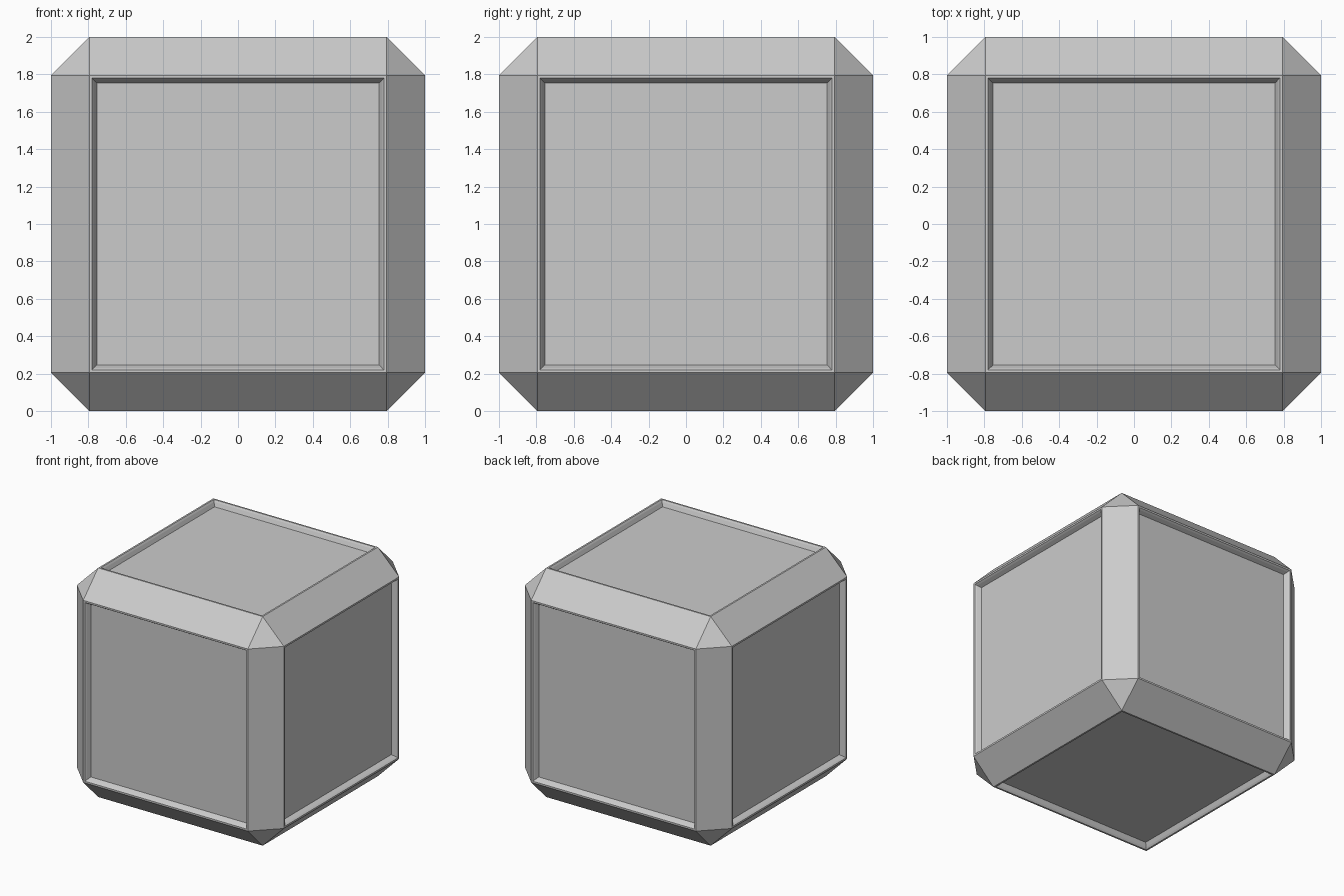
import bpy, bmesh
from mathutils import Matrix

if "Cube" in bpy.data.objects:
    bpy.data.objects.remove(bpy.data.objects["Cube"])

# Chamfered cube body
bm = bmesh.new()
bmesh.ops.create_cube(bm, size=2.0, matrix=Matrix.Translation((0, 0, 1)))
bmesh.ops.bevel(bm, geom=bm.edges[:], offset=0.205, offset_type='OFFSET',
                segments=1, profile=0.5, affect='EDGES')
bm.normal_update()

# Recessed panels: flat rim, small lip, sloped wall down to the floor
panels = [f for f in bm.faces if max(abs(c) for c in f.normal) > 0.99]
for width, depth in ((0.015, 0.0), (0.01, -0.015), (0.015, -0.033)):
    bmesh.ops.inset_individual(bm, faces=panels, thickness=width, depth=depth,
                               use_even_offset=True)
    bm.normal_update()

mesh = bpy.data.meshes.new("panelled_cube")
bm.to_mesh(mesh)
bm.free()
bpy.context.collection.objects.link(bpy.data.objects.new("panelled_cube", mesh))
